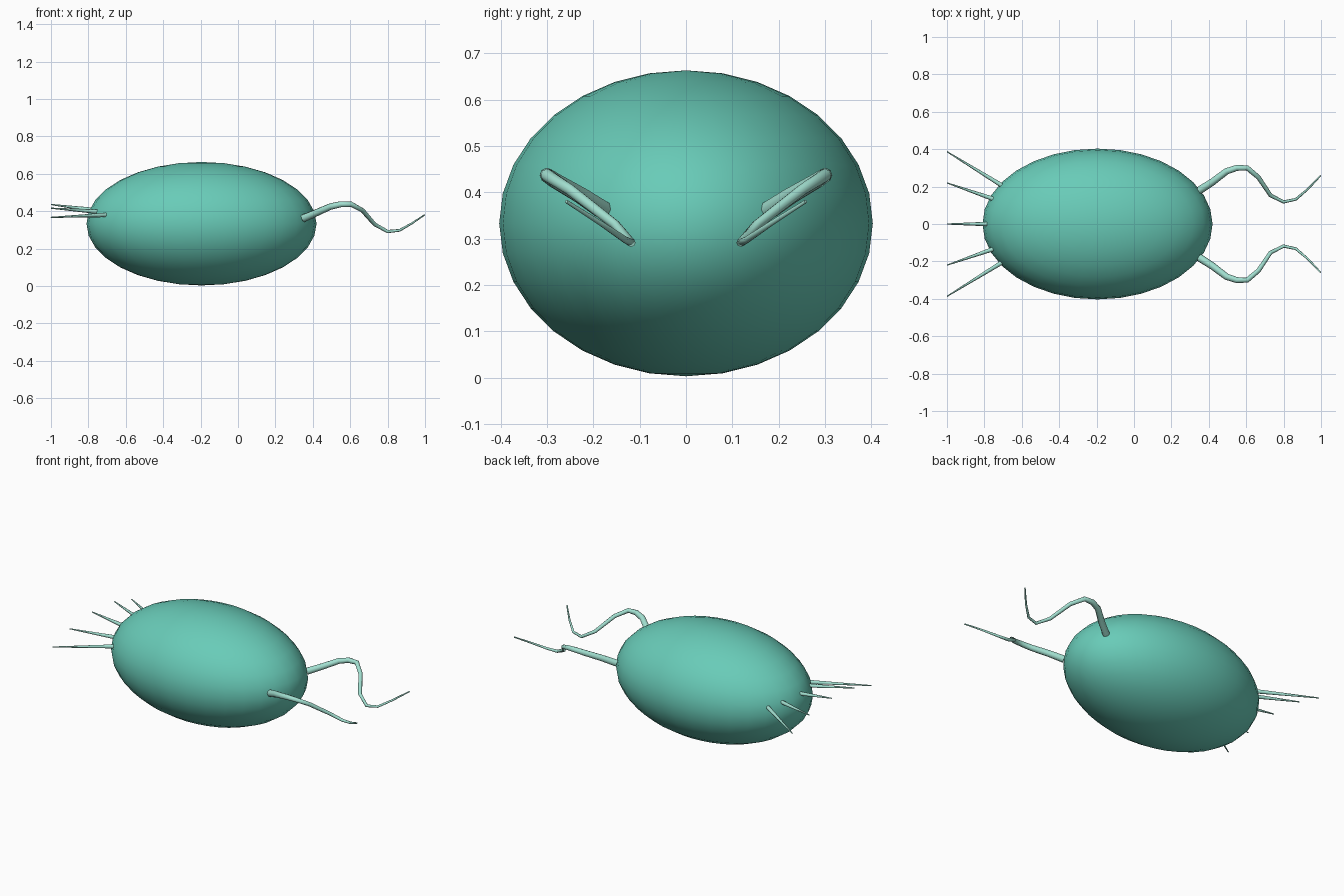
import bpy
import bmesh
from mathutils import Vector

if "Cube" in bpy.data.objects:
    bpy.data.objects.remove(bpy.data.objects["Cube"])


def material(name, color):
    m = bpy.data.materials.new(name)
    m.diffuse_color = color
    m.use_nodes = True
    m.node_tree.nodes["Principled BSDF"].inputs["Base Color"].default_value = m.diffuse_color
    return m


BODY = material("body_teal", (0.14, 0.60, 0.48, 1))
PALE = material("pale_teal", (0.36, 0.74, 0.63, 1))


def tapered_tube(name, points, radii, sides=8):
    """Sweep a shrinking ring along a path and cap both ends."""
    pts = [Vector(p) for p in points]
    bm = bmesh.new()
    circle = bmesh.ops.create_circle(bm, cap_ends=False, segments=sides, radius=1)
    unit = [v.co.copy() for v in circle["verts"]]
    bm.clear()
    rings = []
    for i, (p, r) in enumerate(zip(pts, radii)):
        tangent = (pts[min(i + 1, len(pts) - 1)] - pts[max(i - 1, 0)]).normalized()
        u = tangent.cross(Vector((0, 0, 1))).normalized()
        w = u.cross(tangent)
        rings.append([bm.verts.new(p + r * (u * c.x + w * c.y)) for c in unit])
    for a, b in zip(rings, rings[1:]):
        for k in range(sides):
            n = (k + 1) % sides
            bm.faces.new((a[k], a[n], b[n], b[k]))
    bm.faces.new(rings[0])
    bm.faces.new(rings[-1])
    bmesh.ops.recalc_face_normals(bm, faces=bm.faces)
    mesh = bpy.data.meshes.new(name)
    bm.to_mesh(mesh)
    bm.free()
    mesh.materials.append(PALE)
    obj = bpy.data.objects.new(name, mesh)
    bpy.context.collection.objects.link(obj)
    smooth(obj)


def smooth(obj):
    bpy.ops.object.select_all(action="DESELECT")
    obj.select_set(True)
    bpy.context.view_layer.objects.active = obj
    bpy.ops.object.shade_smooth_by_angle(angle=0.9)


# Egg-shaped cell body
bpy.ops.mesh.primitive_uv_sphere_add(segments=32, ring_count=16, radius=1,
                                     location=(-0.195, 0, 0.333))
body = bpy.context.object
body.name = "cell_body"
body.scale = (0.615, 0.403, 0.33)
bpy.ops.object.transform_apply(location=False, rotation=False, scale=True)
body.data.materials.append(BODY)
smooth(body)

# Wavy flagella, mirrored across y
path = [(0.35, 0.180, 0.362), (0.42, 0.225, 0.392), (0.495, 0.282, 0.425),
        (0.55, 0.300, 0.437), (0.605, 0.300, 0.437), (0.665, 0.250, 0.405),
        (0.73, 0.153, 0.330), (0.80, 0.118, 0.291), (0.865, 0.132, 0.298),
        (0.93, 0.187, 0.335), (0.997, 0.258, 0.380)]
radii = [0.021 - 0.0017 * i for i in range(len(path))]
for side, label in ((1, "left"), (-1, "right")):
    tapered_tube("flagellum_" + label, [(x, side * y, z) for x, y, z in path], radii)

# Straight tail bristles fanned across the rear
fan = [((-0.705, 0.205, 0.380), (-1.0, 0.387, 0.367)),
       ((-0.75, 0.133, 0.397), (-1.0, 0.220, 0.416)),
       ((-0.785, 0.0, 0.408), (-1.0, 0.0, 0.436))]
for i, (a, b) in enumerate(fan):
    for side in ((1, -1) if a[1] else (1,)):
        ends = [(x, side * y, z) for x, y, z in (a, b)]
        tapered_tube(f"bristle_{i}_{'left' if side > 0 else 'right'}", ends, [0.012, 0.003])
